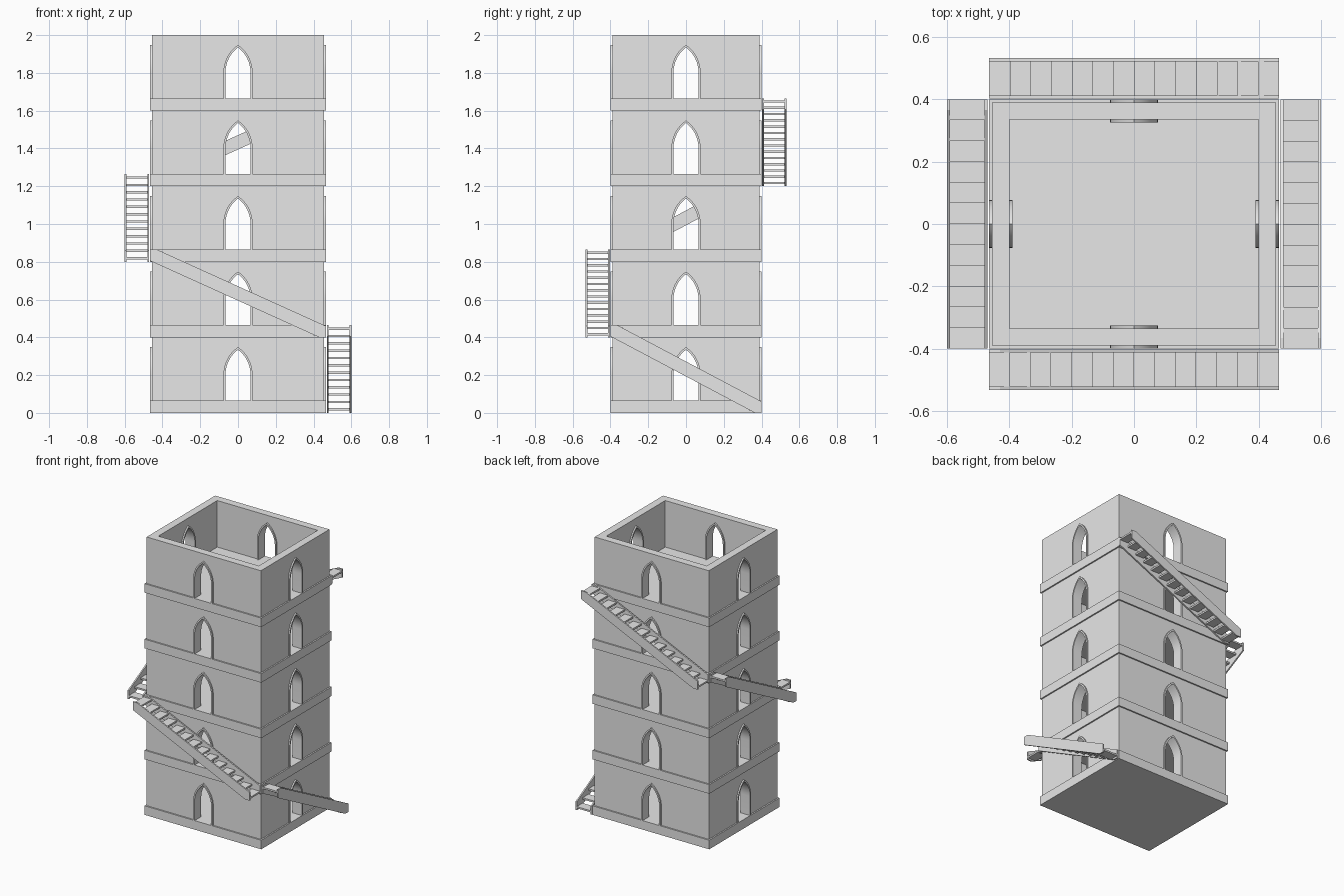
import bpy, bmesh, math
from mathutils import Matrix

cube = bpy.data.objects.get("Cube")
if cube:
    bpy.data.objects.remove(cube, do_unlink=True)

stone = bpy.data.materials.new("grey_stone")
stone.use_nodes = True
stone.diffuse_color = (0.8, 0.8, 0.8, 1)
stone.node_tree.nodes["Principled BSDF"].inputs["Base Color"].default_value = (0.8, 0.8, 0.8, 1)

STOREY, SLAB = 0.4, 0.065
HX, HY = 0.465, 0.40          # slab half sizes
LIP, THICK = 0.01, 0.055      # slab overhang, wall thickness
WALL_H = STOREY - SLAB


def add_prism(bm, profile, near, far):
    """Extrude an (x, z) profile outward from y = -near to y = -far."""
    face = bm.faces.new([bm.verts.new((x, -near, z)) for x, z in profile])
    out = bmesh.ops.extrude_face_region(bm, geom=[face])
    verts = [v for v in out["geom"] if isinstance(v, bmesh.types.BMVert)]
    bmesh.ops.translate(bm, verts=verts, vec=(0, near - far, 0))


def finish(bm, name):
    bmesh.ops.recalc_face_normals(bm, faces=bm.faces)
    mesh = bpy.data.meshes.new(name)
    bm.to_mesh(mesh)
    bm.free()
    mesh.materials.append(stone)
    return mesh


def prism_mesh(name, profile, near, far):
    bm = bmesh.new()
    add_prism(bm, profile, near, far)
    return finish(bm, name)


def place(name, mesh, z=0.0, side=0):
    """Sides: 0 front, 1 left (+x), 2 back, 3 right (-x)."""
    obj = bpy.data.objects.new(name, mesh)
    obj.matrix_world = Matrix.Translation((0, 0, z)) @ Matrix.Rotation(side * math.pi / 2, 4, "Z")
    bpy.context.collection.objects.link(obj)
    return obj


def rect(x0, x1, z0, z1):
    return [(x0, z0), (x1, z0), (x1, z1), (x0, z1)]


def arch(inset=0.0, spring=0.138, segments=8):
    """Pointed arch outline, from the left foot over the apex to the right foot."""
    half, radius = 0.077 - inset, 0.175 - inset
    centre = half - radius
    end = math.acos(-centre / radius)
    right = [(half, 0)] + [(centre + radius * math.cos(end * i / segments),
                            spring + radius * math.sin(end * i / segments))
                           for i in range(segments + 1)]
    left = [(-x, z) for x, z in right[:-1]]
    return left + right[::-1]


# Shared storey parts: floor slab, wall panels with window notch, window frames
slab_mesh = prism_mesh("floor_slab", rect(-HX, HX, 0, SLAB), -HY, HY)
walls, frames = [], []
for label, half, reach in (("long", HX - LIP, HY), ("short", HY - LIP - THICK, HX)):
    outer = reach - LIP
    panel = [(-half, WALL_H), (-half, 0)] + arch() + [(half, 0), (half, WALL_H)]
    walls.append(prism_mesh(label + "_wall", panel, outer - THICK, outer))
    ring = arch() + arch(0.011)[::-1]
    frames.append(prism_mesh(label + "_window_frame", ring, outer - THICK - LIP, reach))

SIDES = ("front", "left", "back", "right")
frame_objects = []
for level in range(5):
    z = level * STOREY
    place(f"floor_slab_{level + 1}", slab_mesh, z)
    for side, label in enumerate(SIDES):
        place(f"{label}_wall_{level + 1}", walls[side % 2], z + SLAB, side)
        frame_objects.append(place(f"{label}_window_frame_{level + 1}",
                                   frames[side % 2], z + SLAB, side))


# Open stair flights climbing round the tower
def stair_mesh(name, half, near, steps):
    bm = bmesh.new()
    rise, width, board, cut = STOREY + SLAB, 0.13, 0.01, 0.035
    stringer = [(half, 0), (half, SLAB - 0.005), (cut - half, rise), (-half, rise),
                (-half, STOREY + 0.005), (half - cut, 0)]
    add_prism(bm, stringer, near, near + board)
    add_prism(bm, stringer, near + width - board, near + width)
    going = 2 * half / steps
    for i in range(steps):
        x, z = half - i * going, rise * (i + 0.5) / steps
        add_prism(bm, rect(x - going, x, z - 0.006, z + 0.006),
                  near + board, near + width - board)
    return finish(bm, name)


flights = (stair_mesh("long_stair", HX, HY + 0.002, 14),
           stair_mesh("short_stair", HY, HX + 0.005, 12))
for level, side in enumerate((1, 0, 3, 2)):
    place(f"{SIDES[side]}_stair", flights[side % 2], level * STOREY, side)

# Smooth the curved arches, keeping their edges sharp
bpy.context.view_layer.update()
bpy.ops.object.select_all(action="DESELECT")
for obj in frame_objects[:2]:
    obj.select_set(True)
bpy.context.view_layer.objects.active = frame_objects[0]
bpy.ops.object.shade_smooth_by_angle(angle=math.radians(30))
bpy.ops.object.select_all(action="DESELECT")
